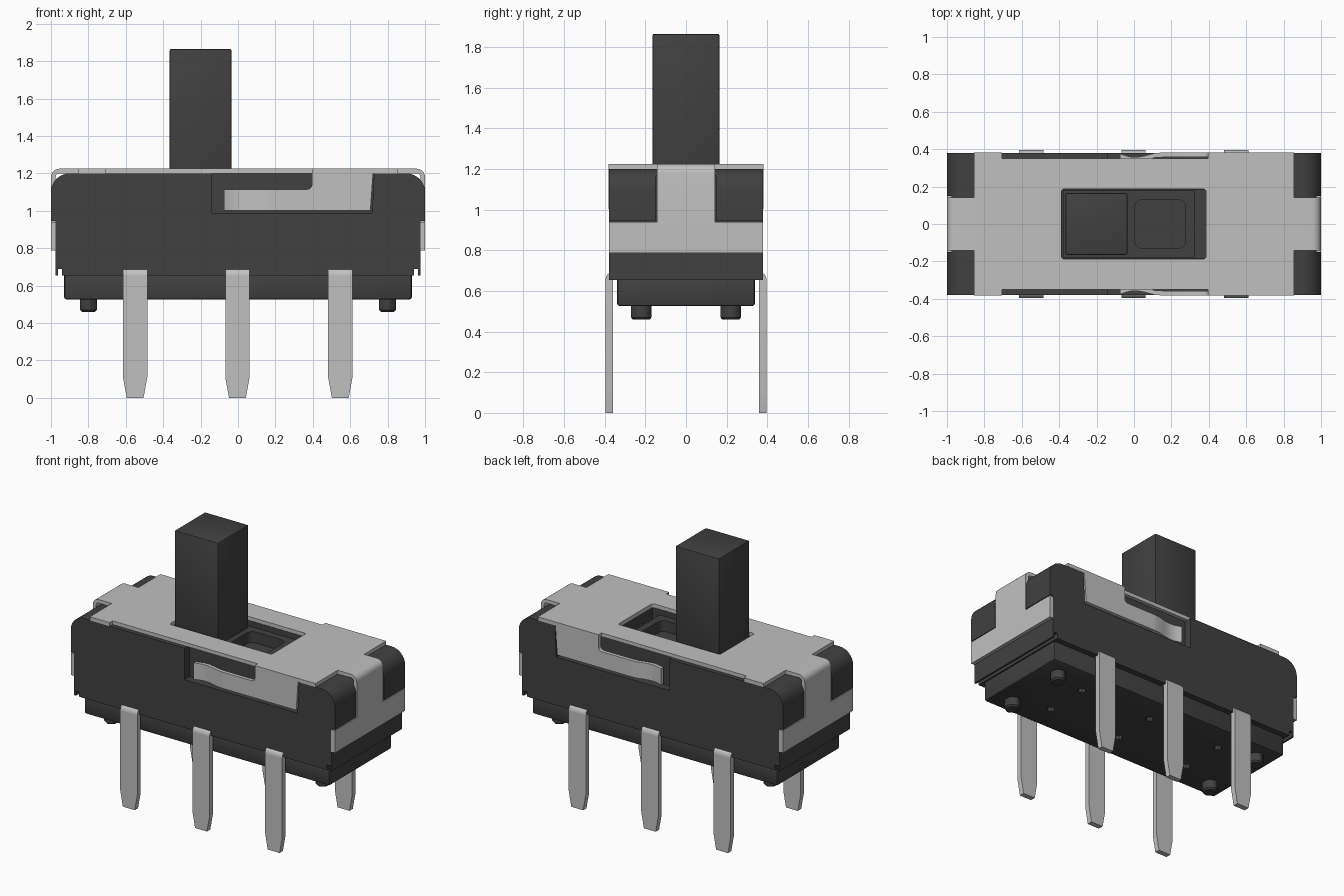
import bpy, bmesh, math

if "Cube" in bpy.data.objects:
    bpy.data.objects.remove(bpy.data.objects["Cube"], do_unlink=True)


def material(name, value):
    m = bpy.data.materials.new(name)
    m.use_nodes = True
    col = (value, value, value, 1)
    m.diffuse_color = col
    m.node_tree.nodes["Principled BSDF"].inputs["Base Color"].default_value = col
    return m


PLASTIC = material("dark plastic", 0.052)
METAL = material("light metal", 0.53)


def activate(ob):
    bpy.ops.object.select_all(action='DESELECT')
    ob.select_set(True)
    bpy.context.view_layer.objects.active = ob


def prism(name, pts, axis, a, b, mat):
    """Extrude a 2D outline along an axis from a to b."""
    place = {'x': lambda p, t: (t, p[0], p[1]),
             'y': lambda p, t: (p[0], t, p[1]),
             'z': lambda p, t: (p[0], p[1], t)}[axis]
    bm = bmesh.new()
    lo = [bm.verts.new(place(p, a)) for p in pts]
    hi = [bm.verts.new(place(p, b)) for p in pts]
    bm.faces.new(lo)
    bm.faces.new(hi)
    n = len(pts)
    for i in range(n):
        j = (i + 1) % n
        bm.faces.new((lo[i], lo[j], hi[j], hi[i]))
    bmesh.ops.recalc_face_normals(bm, faces=bm.faces)
    me = bpy.data.meshes.new(name)
    bm.to_mesh(me)
    bm.free()
    me.materials.append(mat)
    ob = bpy.data.objects.new(name, me)
    bpy.context.collection.objects.link(ob)
    return ob


def box(name, x0, x1, y0, y1, z0, z1, mat=PLASTIC):
    return prism(name, [(x0, y0), (x1, y0), (x1, y1), (x0, y1)], 'z', z0, z1, mat)


def arc(cx, cy, r, a0, a1, n=8):
    return [(cx + r * math.cos(math.radians(a0 + (a1 - a0) * i / n)),
             cy + r * math.sin(math.radians(a0 + (a1 - a0) * i / n))) for i in range(n + 1)]


def rounded(x0, x1, y0, y1, r):
    return (arc(x1 - r, y1 - r, r, 0, 90, 5) + arc(x0 + r, y1 - r, r, 90, 180, 5)
            + arc(x0 + r, y0 + r, r, 180, 270, 5) + arc(x1 - r, y0 + r, r, 270, 360, 5))


def mirror_pts(pts):
    """Close a right-hand half outline with its mirror image."""
    return pts + [(-x, y) for x, y in reversed(pts)]


def cut(ob, cutter):
    m = ob.modifiers.new("cut", 'BOOLEAN')
    m.operation = 'DIFFERENCE'
    m.solver = 'EXACT'
    m.object = cutter
    activate(ob)
    bpy.ops.object.modifier_apply(modifier=m.name)
    bpy.data.objects.remove(cutter, do_unlink=True)


def bevel(ob, width, segments=2):
    m = ob.modifiers.new("bevel", 'BEVEL')
    m.width = width
    m.segments = segments
    m.limit_method = 'ANGLE'
    m.angle_limit = math.radians(40)
    activate(ob)
    bpy.ops.object.modifier_apply(modifier=m.name)


# Housing with rounded top corners, stepped ends and a groove under each end
half = [(0.94, 0.655), (0.94, 0.69), (0.962, 0.69), (0.962, 0.655), (0.975, 0.655),
        (0.975, 0.945), (1.0, 0.945)] + arc(0.9, 1.1, 0.1, 0, 90)
housing = prism("housing", mirror_pts(half), 'y', -0.38, 0.38, PLASTIC)
cut(housing, box("slider_well", -0.385, 0.385, -0.185, 0.185, 0.98, 1.4))
for s in (-1, 1):
    x0, x1 = sorted((s * 0.975, s * 1.1))
    cut(housing, box("strap_recess", x0, x1, -0.15, 0.15, 0.9, 1.4))
    y0, y1 = sorted((s * 0.325, s * 0.5))
    pocket = [(-0.14, 0.985), (0.717, 0.985), (0.732, 1.3), (-0.14, 1.3)]
    cut(housing, prism("clip_pocket", pocket, 'y', y0, y1, PLASTIC))

# Base with moulded holes, and locating feet
base = box("base", -0.93, 0.93, -0.34, 0.34, 0.525, 0.67)
bevel(base, 0.015)
for x in (-0.55, 0, 0.55):
    for y in (-0.15, 0.15):
        cut(base, prism("hole", arc(x, y, 0.026, 0, 315, 7), 'z', 0.4, 0.56, PLASTIC))
for sx in (-1, 1):
    for sy in (-1, 1):
        pts = [(sx * 0.8 + dx, sy * 0.22 + dy) for dx, dy in
               ((0, -0.055), (0.045, -0.028), (0.045, 0.028),
                (0, 0.055), (-0.045, 0.028), (-0.045, -0.028))]
        foot = prism("locating_foot", pts, 'z', 0.46, 0.54, PLASTIC)
        bevel(foot, 0.01, 1)

# Slider with a shallow square pocket, and the tall knob
slider = box("slider", -0.38, 0.325, -0.18, 0.18, 0.97, 1.165)
cut(slider, prism("slider_pocket", rounded(0.005, 0.275, -0.13, 0.13, 0.04),
                  'z', 1.09, 1.3, PLASTIC))
knob = box("knob", -0.365, -0.035, -0.165, 0.165, 1.1, 1.865)
bevel(knob, 0.008)

# Cover plate with side notches and the slider opening
upper = [(0.855, 0.145), (0.855, 0.382), (0.395, 0.382), (0.395, 0.35),
         (-0.705, 0.35), (-0.705, 0.382), (-0.855, 0.382), (-0.855, 0.145)]
plate = prism("cover_plate", upper + [(x, -y) for x, y in reversed(upper)],
              'z', 1.2, 1.225, METAL)
cut(plate, prism("opening", rounded(-0.388, 0.385, -0.187, 0.187, 0.015),
                 'z', 1.1, 1.3, METAL))

for s in (-1, 1):
    # End strap: bent neck and wide lower band
    neck = ([(0.855, 1.2)] + arc(0.955, 1.18, 0.02, 90, 0, 4) + [(0.975, 0.93), (1.0, 0.93)]
            + arc(0.955, 1.18, 0.045, 0, 90, 6) + [(0.855, 1.225)])
    prism("end_strap", [(s * x, z) for x, z in neck], 'y', -0.143, 0.143, METAL)
    x0, x1 = sorted((s * 0.972, s * 1.0))
    box("end_band", x0, x1, -0.38, 0.38, 0.787, 0.94, METAL)

    # Side clip: tab hanging from the plate, and its kinked spring arm
    tab = ([(0.15, 1.003), (0.708, 1.003), (0.722, 1.2), (0.395, 1.2)]
           + arc(0.37, 1.14, 0.025, 0, -90, 4) + [(0.15, 1.115)])
    y0, y1 = sorted((s * 0.357, s * 0.382))
    prism("clip_tab", tab, 'y', y0, y1, METAL)
    path = [(0.15, 0.37), (0.11, 0.367), (0.06, 0.353), (0.02, 0.346),
            (-0.02, 0.347), (-0.05, 0.355), (-0.075, 0.364)]
    arm = [(x, s * (y + 0.012)) for x, y in path]
    arm += [(x, s * (y - 0.013)) for x, y in reversed(path)]
    prism("spring_arm", arm, 'z', 1.003, 1.115, METAL)

    # Terminal pins: tapered leg and a bend entering the housing
    for x in (-0.55, -0.003, 0.547):
        leg = [(-0.045, 0), (0.045, 0), (0.065, 0.11), (0.065, 0.655),
               (-0.065, 0.655), (-0.065, 0.11)]
        y0, y1 = sorted((s * 0.36, s * 0.396))
        prism("pin_leg", [(x + dx, z) for dx, z in leg], 'y', y0, y1, METAL)
        bend = [(0.3, 0.655)] + arc(0.356, 0.655, 0.04, 0, 90, 6) + [(0.3, 0.695)]
        prism("pin_bend", [(s * y, z) for y, z in bend], 'x', x - 0.065, x + 0.065, METAL)

# Smooth the curved bends and keep the edges sharp
bpy.ops.object.select_all(action='DESELECT')
for ob in bpy.context.scene.objects:
    if ob.type == 'MESH':
        ob.select_set(True)
        bpy.context.view_layer.objects.active = ob
bpy.ops.object.shade_smooth_by_angle(angle=math.radians(30))
